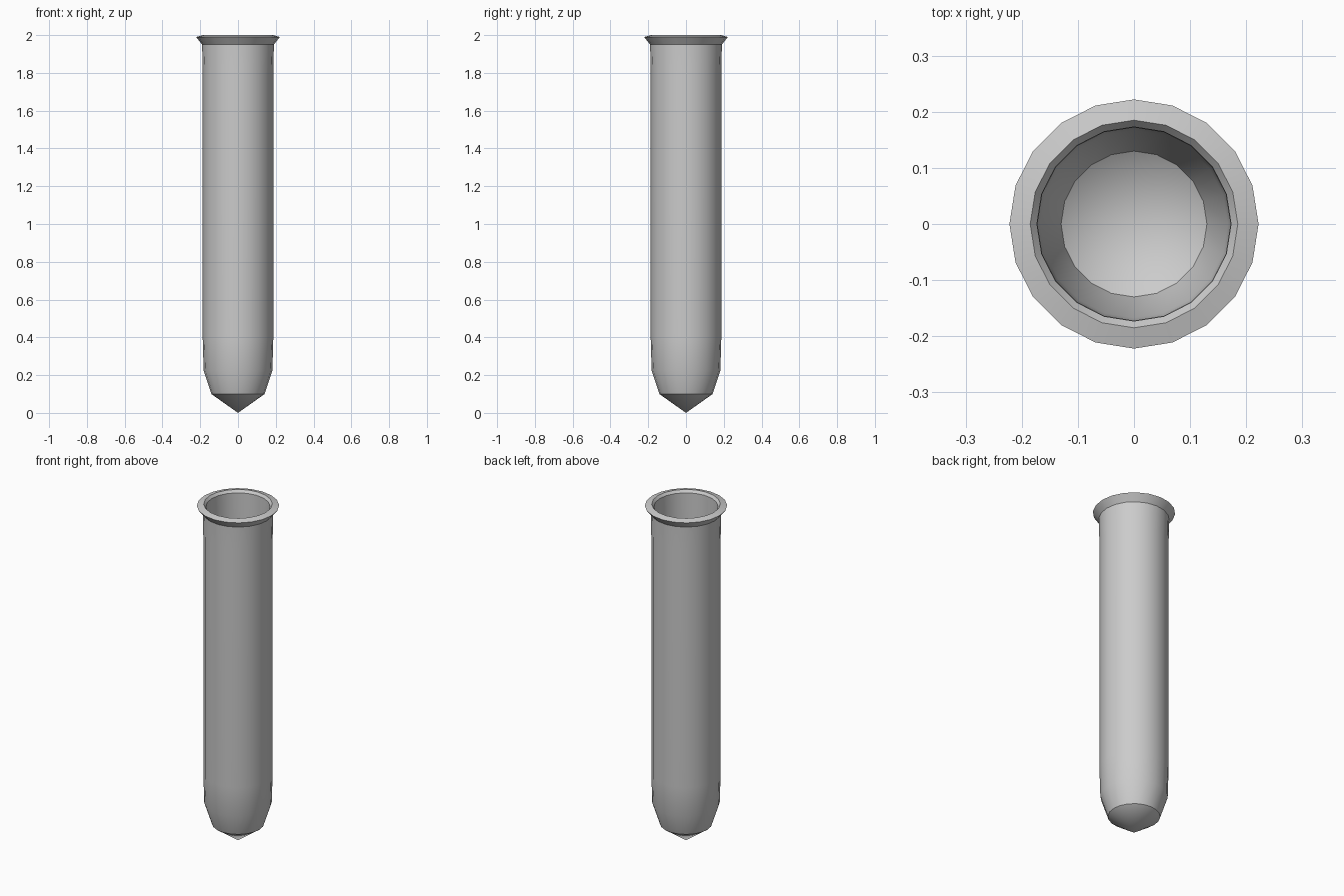
import bpy, bmesh, math

if "Cube" in bpy.data.objects:
    bpy.data.objects.remove(bpy.data.objects["Cube"])

SIDES = 20

def lathe(name, profile):
    """Revolve an (r, z) profile about z; points with r = 0 become poles."""
    bm = bmesh.new()
    rings = []
    for r, z in profile:
        if r == 0:
            rings.append([bm.verts.new((0, 0, z))] * SIDES)
        else:
            rings.append([bm.verts.new((r * math.cos(2 * math.pi * i / SIDES),
                                        r * math.sin(2 * math.pi * i / SIDES), z))
                          for i in range(SIDES)])
    for a, b in zip(rings, rings[1:]):
        for i in range(SIDES):
            j = (i + 1) % SIDES
            loop = list(dict.fromkeys((a[i], a[j], b[j], b[i])))
            bm.faces.new(loop)
    bmesh.ops.recalc_face_normals(bm, faces=bm.faces[:])
    mesh = bpy.data.meshes.new(name)
    bm.to_mesh(mesh)
    bm.free()
    obj = bpy.data.objects.new(name, mesh)
    bpy.context.collection.objects.link(obj)
    return obj

# Outer wall from tip to flared lip, then down the inner wall to the floor
outer = [(0, 0), (0.141, 0.10), (0.182, 0.225), (0.187, 0.40),
         (0.187, 1.80), (0.19, 1.95), (0.222, 1.99)]
inner = [(0.185, 2.0), (0.173, 1.985), (0.172, 1.80), (0.172, 0.40),
         (0.167, 0.23), (0.13, 0.11), (0, 0.02)]
tube = lathe("test_tube", outer + inner)

bpy.context.view_layer.objects.active = tube
tube.select_set(True)
bpy.ops.object.shade_smooth_by_angle(angle=math.radians(30))
